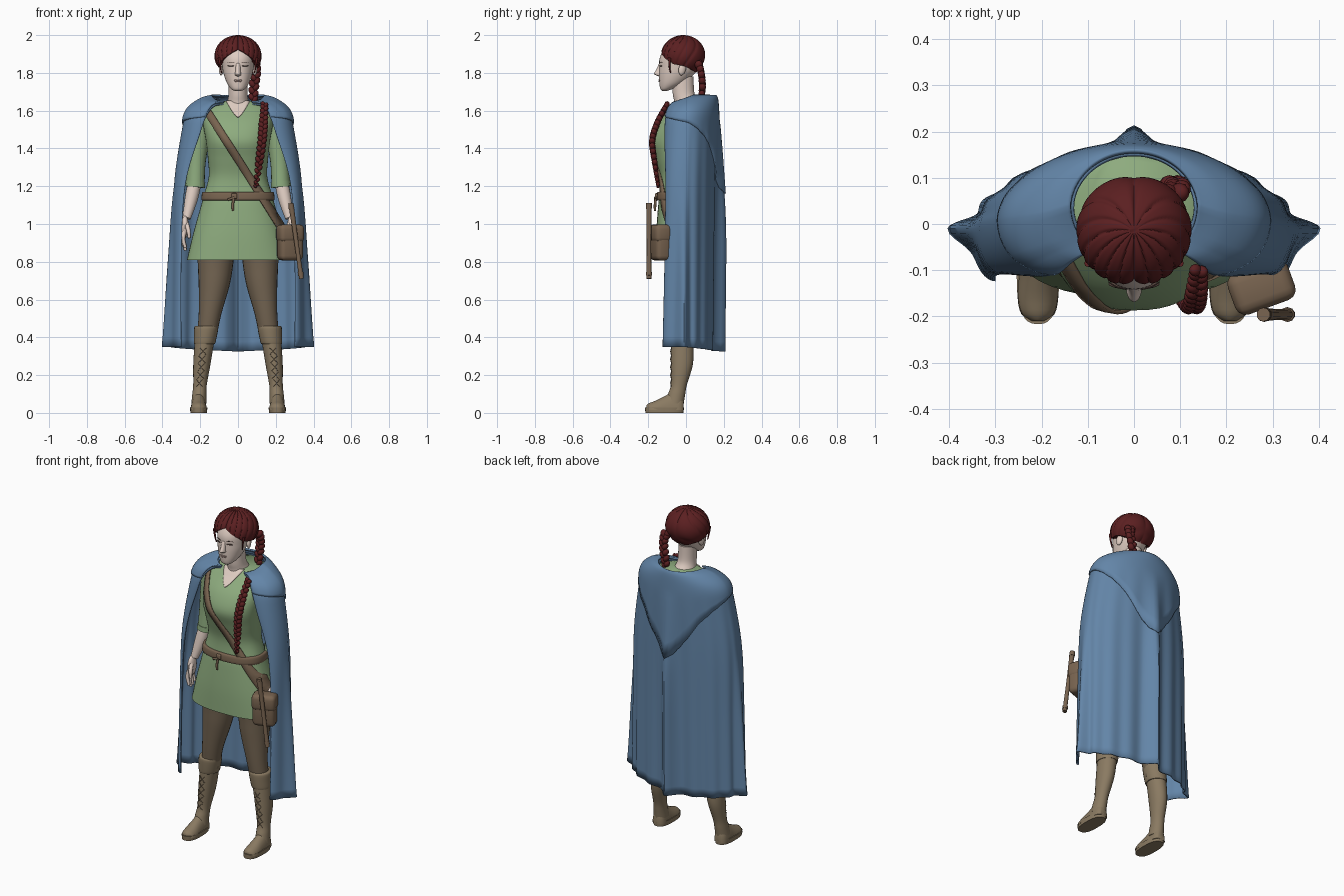
import bpy, bmesh, math
from mathutils import Vector, Matrix, Euler

if "Cube" in bpy.data.objects:
    bpy.data.objects.remove(bpy.data.objects["Cube"])
pi, sin, cos = math.pi, math.sin, math.cos

def material(name, c):
    m = bpy.data.materials.new(name)
    m.diffuse_color = (*c, 1)
    m.use_nodes = True
    m.node_tree.nodes["Principled BSDF"].inputs["Base Color"].default_value = m.diffuse_color
    return m
SKIN = material("pale skin", (.74, .61, .54))
HAIR = material("dark red hair", (.105, .014, .015))
BLUE = material("blue cloth", (.125, .235, .39))
GREEN = material("green cloth", (.27, .41, .21))
PANTS = material("brown leggings", (.175, .13, .085))
BOOT = material("tan boot leather", (.255, .195, .122))
BELT = material("belt leather", (.19, .127, .08))
LIP = material("lip pink", (.52, .36, .32))
DARK = material("dark eye", (.09, .055, .045))

def finish(bm, name, mat, mirror=False, thick=0, angle=50):
    bmesh.ops.recalc_face_normals(bm, faces=bm.faces)
    me = bpy.data.meshes.new(name)
    bm.to_mesh(me)
    bm.free()
    me.shade_smooth()
    me.set_sharp_from_angle(angle=math.radians(angle))
    me.materials.append(mat)
    ob = bpy.data.objects.new(name, me)
    bpy.context.collection.objects.link(ob)
    if thick:
        s = ob.modifiers.new("thick", 'SOLIDIFY')
        s.thickness, s.offset = thick, 0
    if mirror:
        ob.modifiers.new("mirror", 'MIRROR').use_clip = False
    return ob

def interp(tab, u):
    """Smooth interpolation through the rows of a table."""
    i = min(max(int(u), 0), len(tab) - 2)
    f = u - i
    p = [tab[min(max(i + k, 0), len(tab) - 1)] for k in (-1, 0, 1, 2)]
    return [b + .5*f*(c - a + f*(2*a - 5*b + 4*c - d + f*(3*(b - c) + d - a))) for a, b, c, d in zip(*p)]

def dense(tab, n):
    return [interp(tab, (len(tab) - 1) * k / n) for k in range(n + 1)]

def skin_rings(bm, rings, closed=True):
    vs = [[bm.verts.new(p) for p in r] for r in rings]
    n = len(vs[0])
    for a, b in zip(vs, vs[1:]):
        for i in range(n if closed else n - 1):
            j = (i + 1) % n
            bm.faces.new((a[i], a[j], b[j], b[i]))
    if closed:
        bm.faces.new(vs[0])
        bm.faces.new(vs[-1])

def loft(name, rows, mat, n=32, cx=0, power=2, steps=30, **kw):
    """Stack of ovals; row = z, half width, front y, back y, (x offset)."""
    bm, rings = bmesh.new(), []
    sp = lambda v: math.copysign(abs(v) ** (2 / power), v)
    for r in dense(rows, steps):
        z, rx, yf, yb = r[:4]
        ox = r[4] if len(r) > 4 else cx
        rings.append([(ox + rx*sp(cos(a)), (yf + yb)/2 + (yb - yf)/2*sp(sin(a)), z)
                      for a in (2*pi*k/n for k in range(n))])
    skin_rings(bm, rings)
    return finish(bm, name, mat, **kw)

def add_tube(bm, pts, n=10, steps=14):
    """Round tube; point = x, y, z, radius."""
    path, rings = dense(pts, steps), []
    for i, p in enumerate(path):
        t = (Vector(path[min(i+1, steps)][:3]) - Vector(path[max(i-1, 0)][:3])).normalized()
        ref = Vector((1, 0, 0)) if abs(t.x) < .8 else Vector((0, 0, 1))
        u = t.cross(ref).normalized()
        v = t.cross(u)
        rings.append([Vector(p[:3]) + p[3]*(cos(2*pi*k/n)*u + sin(2*pi*k/n)*v) for k in range(n)])
    skin_rings(bm, rings)

def tubes(name, paths, mat, n=10, steps=14, **kw):
    bm = bmesh.new()
    for p in paths:
        add_tube(bm, p, n, steps)
    return finish(bm, name, mat, **kw)

def box(name, c, size, mat, rot=(0, 0, 0), bevel=.01):
    bm = bmesh.new()
    M = Matrix.Translation(c) @ Euler(rot).to_matrix().to_4x4() @ Matrix.Diagonal((*size, 1))
    bmesh.ops.create_cube(bm, size=1, matrix=M)
    bmesh.ops.bevel(bm, geom=bm.edges[:], offset=bevel, segments=3, affect='EDGES', profile=.5)
    return finish(bm, name, mat)

def ball(bm, c, scale, rot=(0, 0, 0)):
    M = Matrix.Translation(c) @ Euler(rot).to_matrix().to_4x4() @ Matrix.Diagonal((*scale, 1))
    bmesh.ops.create_uvsphere(bm, u_segments=12, v_segments=8, radius=1, matrix=M)

# Tunic
TUNIC = [(.81, .27, -.16, .12), (.95, .237, -.158, .12), (1.1, .195, -.147, .10), (1.15, .182, -.14, .085),
         (1.25, .155, -.138, .08), (1.35, .16, -.164, .09), (1.44, .17, -.187, .11), (1.53, .185, -.152, .13),
         (1.6, .185, -.09, .142), (1.638, .14, -.055, .147), (1.652, .09, -.045, .147)]
loft("tunic", TUNIC, GREEN, n=48, power=2.4, steps=50)
LOOK = dense(TUNIC, 200)
def front_y(x, z):
    r = min(LOOK, key=lambda r: abs(r[0] - z))
    k = max(0, 1 - min(1, abs(x / r[1])) ** 2.4) ** (1 / 2.4)
    return (r[2] + r[3])/2 - (r[3] - r[2])/2*k
# Bare chest in the neckline
bm = bmesh.new()
skin_rings(bm, [[(s/4*w, front_y(s/4*w, z) - .004, z) for s in range(-4, 5)]
                for z, w in ((1.565 + .0088*k, .002 + .062*(k/10)**.75) for k in range(11))], closed=False)
finish(bm, "neckline_skin", SKIN, thick=.004)
# Belt with knot
loft("belt", [(1.125, .188, -.148, .1), (1.13, .194, -.155, .1), (1.165, .19, -.153, .1), (1.17, .182, -.146, .09)],
     BELT, n=48, power=2.4, steps=9)
box("belt_knot", (-.02, -.157, 1.148), (.03, .016, .03), BELT, bevel=.006)
tubes("belt_ends", [[(-.022, -.16, 1.14, .007), (-.028, -.164, 1.1, .007), (-.026, -.164, 1.07, .006)],
                    [(-.02, -.162, 1.14, .007), (-.055, -.162, 1.128, .006)]], BELT, steps=6)
# Shoulder strap
bm, rings = bmesh.new(), []
for k in range(41):
    x, z = -.165 + .41*k/40, 1.6 - .64*k/40
    rings.append([(x + .017*s, front_y(x + .017*s, z + .011*s) - .006, z + .011*s) for s in (-1, 0, 1)])
skin_rings(bm, rings, closed=False)
finish(bm, "shoulder_strap", BELT, thick=.008)
# Pouch and flute
box("pouch", (.276, -.135, .9), (.13, .085, .185), BELT, (0, 0, .35), .024)
box("pouch_flap", (.276, -.136, .95), (.138, .094, .095), BELT, (0, 0, .35), .024)
tubes("flute", [[(.28, -.196, 1.11, .015), (.308, -.196, .91, .012), (.336, -.196, .71, .013)]], BELT)
tubes("flute_bands", [[(x, -.196, z, .016), (x + .002, -.196, z - .018, .016)]
                      for x, z in ((.281, 1.1), (.331, .745))], BELT, steps=2)

# Arms and hands
tubes("sleeve", [[(.15, .03, 1.59, .045), (.19, .03, 1.565, .056), (.207, .03, 1.45, .055), (.22, .025, 1.32, .048),
                  (.226, .02, 1.2, .049)]], GREEN, n=20, mirror=True)
tubes("sleeve_cuff", [[(.224, .02, 1.225, .051), (.227, .019, 1.195, .052)]], GREEN, n=20, steps=2, mirror=True)
tubes("forearm", [[(.226, .02, 1.24, .036), (.246, 0, 1.14, .035), (.272, -.03, 1.03, .022)]], SKIN, n=16, mirror=True)
bm = bmesh.new()
ball(bm, (.28, -.042, .985), (.02, .036, .06))
for k in range(4):
    y, l = -.068 + .018*k, (.08, .095, .09, .075)[k]
    add_tube(bm, [(.284, y, .96, .012), (.29, y - .004, .96 - l/2, .011), (.278, y - .006, .955 - l, .008)], 8, 8)
add_tube(bm, [(.272, -.06, 1.0, .013), (.262, -.082, .965, .011), (.258, -.087, .925, .008)], 8, 8)
finish(bm, "hand", SKIN, mirror=True)

# Legs and boots
tubes("leg", [[(.115, -.01, .9, .1), (.12, -.01, .78, .093), (.127, -.018, .68, .082), (.148, -.03, .53, .06),
               (.166, -.025, .4, .052)]], PANTS, n=24, steps=20, mirror=True)
loft("boot_shaft", [(.05, .04, -.11, -.012, .207), (.1, .037, -.095, -.004, .205), (.15, .036, -.08, .005, .201),
                    (.25, .045, -.08, .035, .192), (.34, .05, -.08, .04, .182), (.42, .053, -.08, .035, .172)],
     BOOT, n=24, mirror=True)
loft("boot_cuff", [(.365, .053, -.082, .04, .178), (.37, .057, -.086, .042, .177), (.41, .061, -.09, .043, .172),
                   (.45, .064, -.092, .042, .168), (.46, .059, -.088, .038, .168)], BOOT, n=24, steps=12, mirror=True)
bm, rings = bmesh.new(), []
for y, w, top in dense([(-.012, .022, .07), (-.03, .037, .1), (-.07, .041, .11), (-.11, .042, .09), (-.16, .044, .065),
                        (-.195, .036, .052), (-.21, .015, .04)], 18):
    rings.append([(.208 + w*cos(a), y, .015 + max(0, sin(a))*(top - .015)) for a in (2*pi*k/24 for k in range(24))])
skin_rings(bm, rings)
finish(bm, "boot_foot", BOOT, mirror=True)
loft("boot_sole", [(0, .044, -.215, -.013, .208), (.028, .046, -.217, -.011, .208)], BOOT, power=2.6, steps=1, mirror=True)
lace = []
for k in range(5):
    z = .14 + .042*k
    x, h = .203 - .11*(z - .15), .017
    lace += [[(x - s*h, -.078, z, .002), (x, -.082, z + .018, .002), (x + s*h, -.077, z + .036, .002)] for s in (1, -1)]
tubes("boot_laces", lace, PANTS, n=6, steps=4, mirror=True)

# Cloak: row = z, half width, back y, side y, front edge y, front edge x
CLOAK = [(1.667, .13, .15, .04, -.045, .07), (1.648, .195, .157, .02, -.07, .12), (1.59, .266, .16, .01, -.1, .16),
         (1.48, .296, .162, 0, -.11, .2), (1.2, .335, .16, -.01, -.105, .28), (.8, .343, .155, -.01, -.11, .3),
         (.35, .35, .15, -.01, -.12, .30)]
def cloak_point(u, t):
    z, rx, yb, ys, yf, xe = interp(CLOAK, u)
    a, low = abs(t), max(0, (u - 2.5) / 3.5)
    if a < .7:
        q = a/.7*pi/2
        x, y = rx*sin(q), ys + (yb - ys)*max(0, cos(q))**1.1
    else:
        q = (a - .7)/.3*pi/2
        x, y = xe + (rx - xe)*cos(q), ys + (yf - ys)*sin(q)
        z -= .035*sin(q)*max(0, 1 - u/2.5)
    y += min(1, .35 + low)*.054*math.exp(-(x/.035)**2)*min(1, 2*low)
    k = 1 + .04*low*(sin(a*38 + .6) - .3)*(.08 < a < .64)
    x = x*(1 + (k - 1)*.4) + .05*max(0, (u - 4)/2)*math.exp(-((a - .7)/.06)**2)   # side fold
    return Vector((math.copysign(x, t), y*k, z - .025*low*max(0, 1 - a/.7)))
bm = bmesh.new()
skin_rings(bm, [[cloak_point(6*r/36, t/60) for t in range(-60, 61)] for r in range(37)], closed=False)
finish(bm, "cloak", BLUE, thick=.008)
# Hood lying on the shoulders, pointed at the back
HEM = [(1.17,), (1.27,), (1.385,), (1.455,), (1.5,), (1.53,), (1.545,), (1.56,), (1.57,)]
def hood_point(s, t):
    zt = interp(HEM, abs(t)*8)[0]
    u = min((k*.02 for k in range(301)), key=lambda v: abs(interp(CLOAK, v)[0] - zt))
    p = cloak_point(u*s, t)
    out = Vector((p.x, p.y - .03, 0)).normalized()
    p += out*(.007 + .008*s**2*(1 - s)*4) * (.6 if abs(t) > .85 else 1)
    p.z += .013*(1 - s) + .003*sin(pi*s)
    return p
bm = bmesh.new()
skin_rings(bm, [[hood_point(s/16, t/40) for s in range(17)] for t in range(-40, 41)], closed=False)
finish(bm, "hood", BLUE, thick=.01)

# Neck, head and face
loft("neck", [(1.6, .075, -.06, .09), (1.645, .058, -.062, .07), (1.69, .05, -.07, .045), (1.78, .05, -.075, .04)], SKIN)
loft("head", [(1.705, .018, -.126, -.1), (1.715, .036, -.136, -.07), (1.745, .058, -.141, -.01), (1.79, .075, -.143, .04),
              (1.83, .083, -.142, .07), (1.88, .087, -.139, .08), (1.93, .082, -.112, .075), (1.97, .05, -.07, .04)], SKIN, power=2.1)
loft("nose", [(1.782, .01, -.145, -.11), (1.789, .017, -.163, -.11), (1.797, .016, -.169, -.11), (1.82, .014, -.156, -.11),
              (1.852, .016, -.142, -.11)], SKIN, n=16, steps=14, angle=90)
bm = bmesh.new()
ball(bm, (.088, -.02, 1.82), (.012, .02, .034), (-.2, 0, .3))
finish(bm, "ear", SKIN, mirror=True)
bm = bmesh.new()
ball(bm, (.037, -.133, 1.837), (.019, .006, .003), (0, 0, .2))
finish(bm, "eye", DARK, mirror=True)
tubes("eyebrow", [[(.018, -.141, 1.852, .0012), (.036, -.137, 1.857, .0018), (.056, -.125, 1.854, .001)]], DARK, n=6, steps=6, mirror=True)
bm = bmesh.new()
ball(bm, (0, -.14, 1.762), (.022, .005, .004))
ball(bm, (0, -.14, 1.755), (.018, .005, .004))
finish(bm, "lips", LIP)

# Hair cap with swept strands; hairline depends on direction (front to back)
LINE = [(72,), (92,), (112,), (119,), (132,), (142,), (146,)]
bm, rings = bmesh.new(), []
for r in range(1, 29):
    ring = []
    for k in range(160):
        a = 2*pi*k/160
        side = min(a, 2*pi - a)
        phi = math.radians(interp(LINE, side/pi*6)[0])*r/28
        g = 1 - .055*(1 - abs(sin(7*a + 3.6*sin(a)*phi)))**3*min(1, r/7)
        part = 1 - .05*math.exp(-(side/.12)**2)*min(1, r/12)
        ring.append((.125*sin(phi)*sin(a)*g*part, -.015 - .121*sin(phi)*cos(a)*g*part, 1.89 + .11*cos(phi)*g))
    rings.append(ring)
skin_rings(bm, rings)
finish(bm, "hair", HAIR)
tubes("side_lock", [[(.1, -.085, 1.88, .008), (.094, -.088, 1.84, .005), (.088, -.082, 1.8, .003)]], HAIR, n=8, steps=6, mirror=True)

# Braids: overlapping tilted lobes along a path
def braid(name, path, count):
    bm = bmesh.new()
    for k, (x, y, z, r) in enumerate(dense(path, count)):
        s = 1 if k % 2 else -1
        ball(bm, (x + s*r*.4, y, z), (r*.72, r*.8, r*.95), (0, s*.6, 0))
    finish(bm, name, HAIR)
braid("back_braid", [(.085, .065, 1.85, .028), (.095, .08, 1.8, .024), (.085, .087, 1.73, .024), (.08, .08, 1.66, .022)], 13)
braid("front_braid", [(.14, -.1, 1.635, .017), (.135, -.15, 1.54, .021), (.128, -.179, 1.44, .021), (.112, -.165, 1.32, .019),
                      (.096, -.148, 1.2, .011)], 34)
